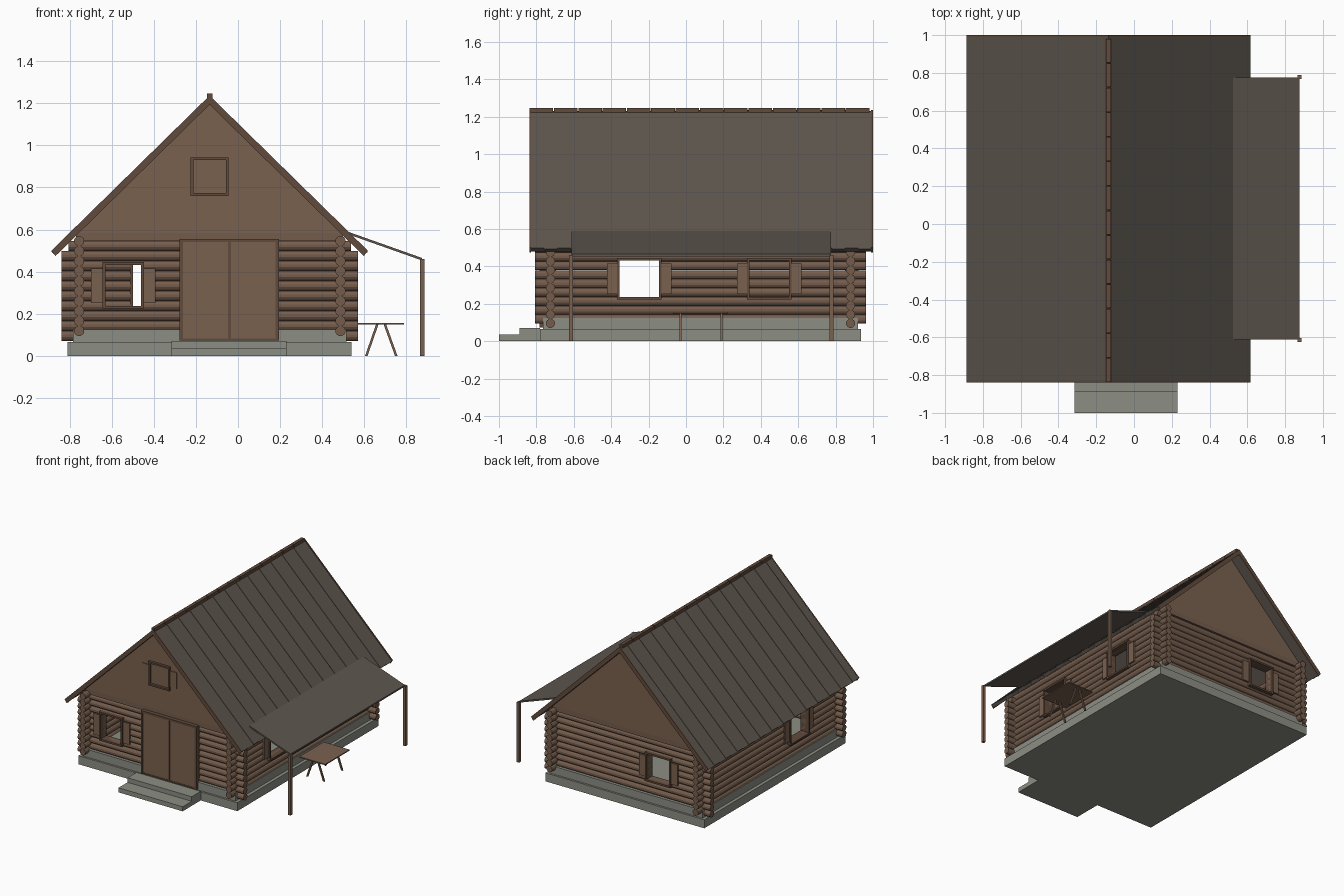
import bpy, bmesh, math
from mathutils import Vector, Matrix

if "Cube" in bpy.data.objects:
    bpy.data.objects.remove(bpy.data.objects["Cube"])

def material(name, rgb):
    m = bpy.data.materials.new(name)
    m.diffuse_color = (*rgb, 1)
    m.use_nodes = True
    m.node_tree.nodes["Principled BSDF"].inputs["Base Color"].default_value = m.diffuse_color
    return m

LOG = material("log brown", (0.175, 0.108, 0.072))
WOOD = material("board brown", (0.195, 0.120, 0.078))
TRIM = material("dark trim brown", (0.120, 0.070, 0.046))
ROOF = material("roof grey brown", (0.110, 0.092, 0.076))
STONE = material("foundation grey", (0.265, 0.272, 0.232))

def finish(name, bm, mat):
    bmesh.ops.recalc_face_normals(bm, faces=bm.faces)
    me = bpy.data.meshes.new(name)
    bm.to_mesh(me)
    bm.free()
    me.materials.append(mat)
    ob = bpy.data.objects.new(name, me)
    bpy.context.collection.objects.link(ob)
    return ob

def add_box(bm, lo, hi):
    lo, hi = Vector(lo), Vector(hi)
    m = Matrix.Translation((lo + hi) / 2) @ Matrix.Diagonal((*(hi - lo), 1))
    bmesh.ops.create_cube(bm, size=1, matrix=m)

def boxes(name, mat, *pairs):
    bm = bmesh.new()
    for lo, hi in pairs:
        add_box(bm, lo, hi)
    return finish(name, bm, mat)

def add_prism(bm, pts, y0, y1):
    """Extrude an x-z outline from y0 to y1."""
    face = bm.faces.new([bm.verts.new((x, y0, z)) for x, z in pts])
    ext = bmesh.ops.extrude_face_region(bm, geom=[face])
    bmesh.ops.translate(bm, vec=(0, y1 - y0, 0),
                        verts=[v for v in ext["geom"] if isinstance(v, bmesh.types.BMVert)])

def prism(name, mat, pts, y0, y1):
    bm = bmesh.new()
    add_prism(bm, pts, y0, y1)
    return finish(name, bm, mat)

# Foundation and steps
boxes("foundation_base", STONE, ((-.81, -.78, .0), (.54, .935, .065)))
boxes("foundation_top", STONE, ((-.785, -.765, .065), (.515, .92, .125)))
boxes("upper_step", STONE, ((-.315, -.89, .0), (.23, -.78, .07)))
boxes("lower_step", STONE, ((-.315, -1.0, .0), (.23, -.89, .035)))

# Log walls: axis 0 runs along x, axis 1 along y
X0, X1, Y0, Y1 = -.755, .487, -.725, .88
PITCH = .0475

def log_wall(name, axis, pos, a, b, z0, cuts):
    bm = bmesh.new()
    r = (PITCH / 2 - .00005) / math.cos(math.pi / 12)
    for i in range(10):
        z = z0 + i * PITCH
        over = .083 if axis == 1 or z < .49 else .05
        mid, length = (a + b) / 2, b - a + 2 * over
        loc = (mid, pos, z) if axis == 0 else (pos, mid, z)
        turn = Matrix.Rotation(math.pi / 2, 4, 'Y' if axis == 0 else 'X')
        spin = Matrix.Rotation(math.pi / 12, 4, 'Z')
        bmesh.ops.create_cone(bm, cap_ends=True, segments=12, radius1=r, radius2=r,
                              depth=length, matrix=Matrix.Translation(loc) @ turn @ spin)
    wall = finish(name, bm, LOG)
    # Cut the door and window openings
    for u0, u1, za, zb in cuts:
        lo, hi = ((u0, pos - .1, za), (u1, pos + .1, zb)) if axis == 0 else \
                 ((pos - .1, u0, za), (pos + .1, u1, zb))
        cutter = boxes("opening_cutter", LOG, (lo, hi))
        cutter.hide_render = True
        mod = wall.modifiers.new("opening", 'BOOLEAN')
        mod.object, mod.operation, mod.solver = cutter, 'DIFFERENCE', 'EXACT'
        bpy.context.view_layer.objects.active = wall
        bpy.ops.object.modifier_apply(modifier=mod.name)
        bpy.data.objects.remove(cutter)

WZ = (.237, .432)
log_wall("front_log_wall", 0, Y0, X0, X1, .095, [(-.275, .19, .0, .553), (-.63, -.46, *WZ)])
log_wall("back_log_wall", 0, Y1, X0, X1, .095, [(-.50, -.31, *WZ)])
log_wall("left_log_wall", 1, X0, Y0, Y1, .118, [(-.355, -.145, *WZ)])
log_wall("right_log_wall", 1, X1, Y0, Y1, .118, [(-.355, -.145, *WZ), (.34, .55, *WZ)])

# Windows: frame bars, sills and a pair of open shutters
def window(name, axis, pos, out, u0, u1, z0, z1, depth=.03):
    def bar(ua, ub, za, zb, d0, d1):
        p, q = sorted((pos + out * d0, pos + out * d1))
        return ((ua, p, za), (ub, q, zb)) if axis == 0 else ((p, ua, za), (q, ub, zb))
    t, w = .013, .055
    boxes(name + "_frame", TRIM,
          bar(u0 - t, u0, z0, z1, -depth, .042), bar(u1, u1 + t, z0, z1, -depth, .042),
          bar(u0 - t, u1 + t, z1, z1 + t, -depth, .046),
          bar(u0 - t, u1 + t, z0 - t, z0, -depth, .046))
    zs = (z0 + .015, z1 - .018)
    boxes(name + "_shutters", WOOD,
          bar(u0 - t - w, u0 - t, *zs, .022, .034), bar(u1 + t, u1 + t + w, *zs, .022, .034))

window("front_window", 0, Y0, -1, -.63, -.46, *WZ)
window("back_window", 0, Y1, 1, -.50, -.31, *WZ)
window("left_window", 1, X0, -1, -.355, -.145, *WZ)
window("right_window_a", 1, X1, 1, -.355, -.145, *WZ)
window("right_window_b", 1, X1, 1, .34, .55, *WZ)
window("gable_window", 0, Y0, -1, -.212, -.058, .773, .93, depth=-.02)

# Double door
boxes("door_frame", TRIM, ((-.278, -.782, .072), (-.262, -.70, .553)),
      ((.178, -.782, .072), (.194, -.70, .553)), ((-.278, -.782, .54), (.194, -.70, .556)),
      ((-.262, -.778, .072), (.178, -.70, .082)), ((-.048, -.782, .082), (-.034, -.755, .54)))
boxes("door_panels", WOOD, ((-.262, -.776, .082), (-.048, -.75, .54)),
      ((-.034, -.776, .082), (.178, -.75, .54)))

# Gables and the wall plate below them
CX = -.135
for name, y, s in (("front", Y0, -1), ("back", Y1, 1)):
    ya, yb = sorted((y - s * .02, y + s * .027))
    prism(name + "_gable", WOOD, [(CX - .64, .583), (CX + .64, .583), (CX, 1.21)], ya, yb)
    boxes(name + "_wall_plate", LOG, ((CX - .635, ya, .545), (CX + .635, yb, .583)))

# Main roof of boards that step up and down slightly
def slope(s, lift=0, drop=0):
    return [(CX, 1.235 + lift), (CX + s * .752, .498 + lift),
            (CX + s * .733, .48 - drop), (CX, 1.2 - drop)]

N, RA, RB = 26, -.828, .99
for name, s in (("left", -1), ("right", 1)):
    bm = bmesh.new()
    step = (RB - RA) / N
    for i in range(N):
        add_prism(bm, slope(s, lift=-.004 * (i % 2)), RA + i * step, RA + (i + 1) * step)
    finish(name + "_roof_boards", bm, ROOF)
    for end, y in (("front", -.838), ("back", RB)):
        prism(f"{end}_{name}_bargeboard", TRIM, slope(s, .002, .006), y, y + .01)

# Ridge cap in short lengths
bm = bmesh.new()
for i in range(14):
    a = -.836 + i * .13
    add_box(bm, (CX - .013, a, 1.222), (CX + .013, a + .126, 1.247))
finish("ridge_cap", bm, TRIM)

# Side porch roof and posts
prism("porch_roof", ROOF, [(.525, .589), (.875, .465), (.875, .453), (.525, .577)], -.612, .775)
boxes("porch_posts", WOOD, *[((.865, y - .011, 0), (.886, y + .011, .46)) for y in (-.615, .778)])

# Table with splayed legs
boxes("table_top", WOOD, ((.57, -.07, .148), (.79, .225, .156)))
bm = bmesh.new()
for y in (-.03, .19):
    for xt, xb in ((.662, .61), (.698, .752)):
        add_prism(bm, [(xt - .006, .15), (xt + .006, .15), (xb + .006, 0), (xb - .006, 0)],
                  y - .006, y + .006)
finish("table_legs", bm, WOOD)
